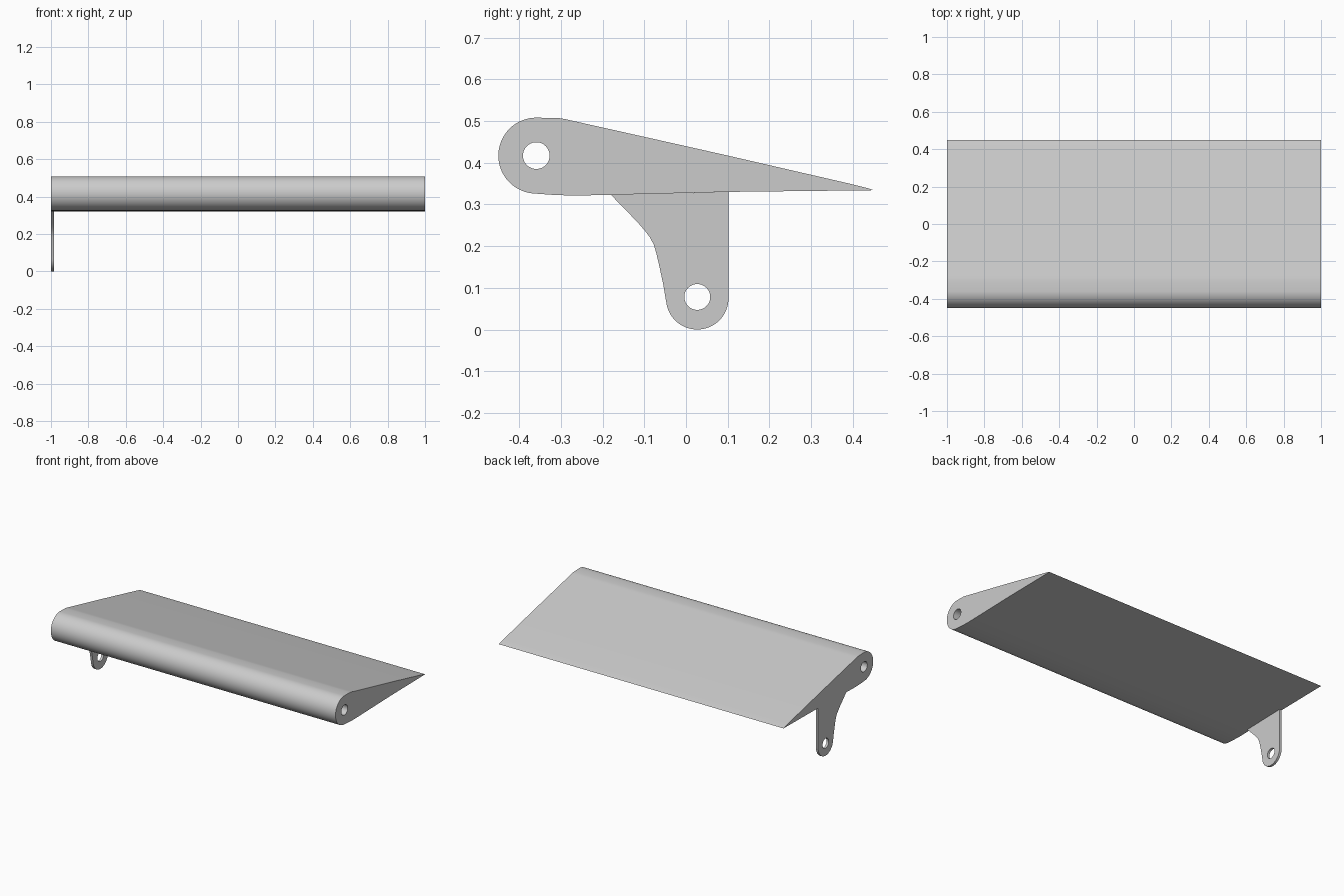
import bpy, bmesh, math
from mathutils import Vector

cube = bpy.data.objects.get("Cube")
if cube:
    bpy.data.objects.remove(cube, do_unlink=True)

grey = bpy.data.materials.new("light grey")
grey.use_nodes = True
grey.diffuse_color = (0.6, 0.6, 0.6, 1)
grey.node_tree.nodes["Principled BSDF"].inputs["Base Color"].default_value = grey.diffuse_color


def arc(cy, cz, r, start, end, n):
    """Points on a circle in the y-z plane, angles in degrees."""
    angles = [math.radians(start + (end - start) * i / n) for i in range(n + 1)]
    return [(cy + r * math.cos(a), cz + r * math.sin(a)) for a in angles]


def plate(name, outline, hole, x0, x1):
    """Extrude a y-z outline with a round hole from x0 to x1."""
    bm = bmesh.new()
    for loop in (outline, arc(*hole, 0, 360, 48)[:-1]):
        verts = [bm.verts.new((x0, y, z)) for y, z in loop]
        for a, b in zip(verts, verts[1:] + verts[:1]):
            bm.edges.new((a, b))
    bmesh.ops.triangle_fill(bm, use_beauty=True, use_dissolve=False, edges=bm.edges[:])
    side = bmesh.ops.extrude_face_region(bm, geom=bm.faces[:], use_keep_orig=True)
    moved = [v for v in side["geom"] if isinstance(v, bmesh.types.BMVert)]
    bmesh.ops.translate(bm, verts=moved, vec=Vector((x1 - x0, 0, 0)))
    bmesh.ops.recalc_face_normals(bm, faces=bm.faces[:])
    mesh = bpy.data.meshes.new(name)
    bm.to_mesh(mesh)
    bm.free()
    mesh.materials.append(grey)
    obj = bpy.data.objects.new(name, mesh)
    bpy.context.collection.objects.link(obj)
    bpy.ops.object.select_all(action="DESELECT")
    obj.select_set(True)
    bpy.context.view_layer.objects.active = obj
    bpy.ops.object.shade_smooth_by_angle(angle=math.radians(30))
    return obj


# Flap: round nose, short flat top, long taper to a thin trailing edge
nose = arc(-0.359, 0.417, 0.091, 90, 265, 40)
underside = [(-0.32, 0.323), (-0.27, 0.321), (-0.18, 0.323), (0.1, 0.330), (0.45, 0.334)]
upper = [(0.435, 0.339), (0.40, 0.348), (0.2, 0.394), (0.096, 0.418),
         (-0.1, 0.462), (-0.27, 0.500), (-0.287, 0.504), (-0.305, 0.507)]
plate("flap", nose + underside + upper, (-0.359, 0.417, 0.032), -1, 1)

# Control horn: thin plate under the right end, with a pin hole in its rounded foot
foot = arc(0.027, 0.075, 0.075, 0, -173, 36)
throat = [(-0.055, 0.11), (-0.064, 0.152), (-0.071, 0.182), (-0.077, 0.203),
          (-0.086, 0.220), (-0.098, 0.236), (-0.115, 0.256), (-0.18, 0.323)]
plate("control_horn", foot + throat + [(0.102, 0.330)], (0.027, 0.078, 0.031), -1, -0.985)
